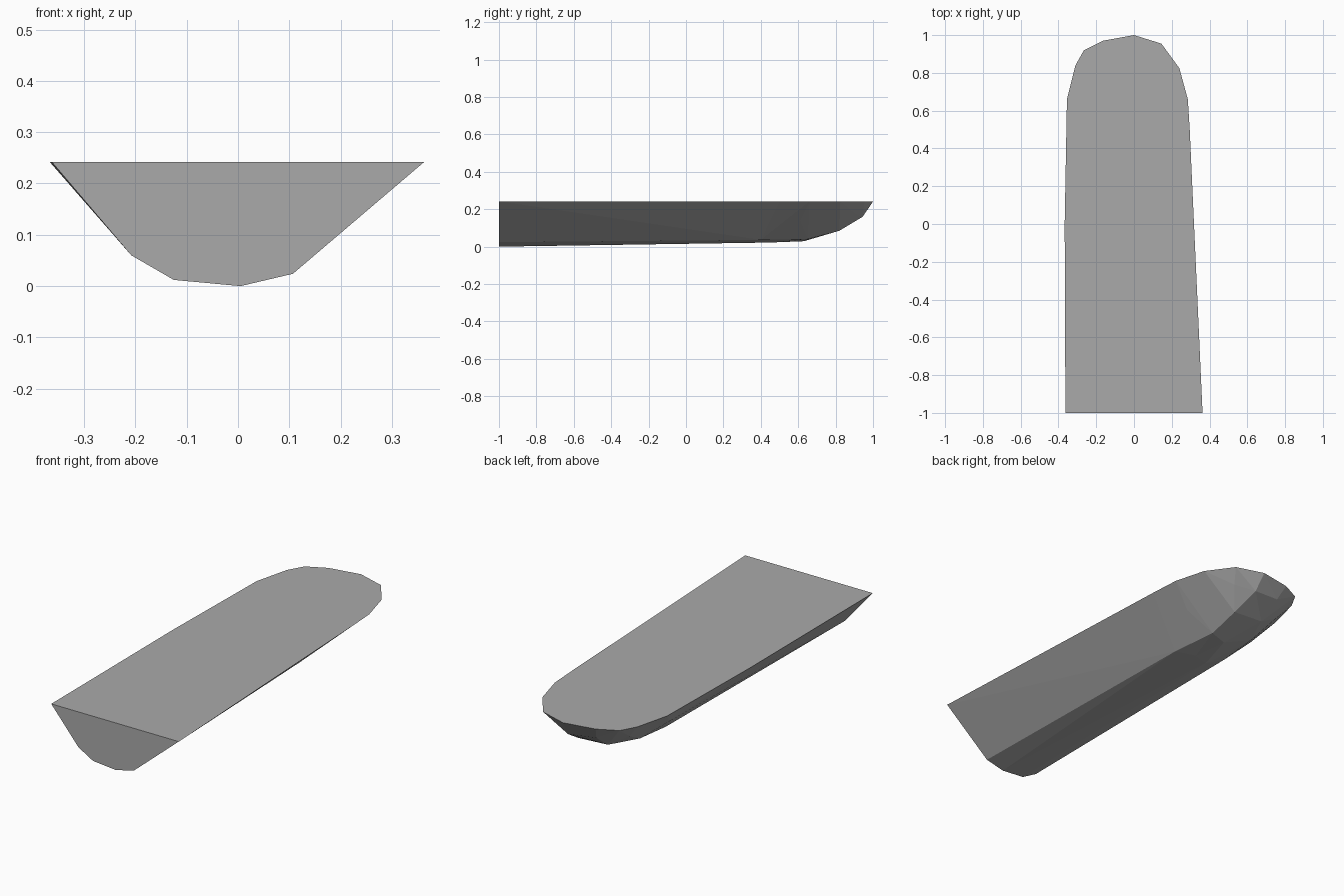
import bpy
import bmesh

cube = bpy.data.objects.get("Cube")
if cube:
    bpy.data.objects.remove(cube, do_unlink=True)

# Single grey finish
grey = bpy.data.materials.new("hull grey")
grey.use_nodes = True
colour = (0.4, 0.4, 0.4, 1)
grey.diffuse_color = colour
grey.node_tree.nodes["Principled BSDF"].inputs["Base Color"].default_value = colour

DECK = 0.242

# Outline of the flat deck, from the square end round the bow
deck = [(-.363, -1), (-.367, 0), (-.355, .66), (-.31, .84), (-.265, .92),
        (-.165, .97), (0, 1), (.145, .955), (.24, .825), (.285, .66),
        (.295, .5), (.363, -1)]

# Square end section below the deck (x, z)
transom = [(-.208, .06), (-.125, .012), (.005, 0), (.107, .024)]

# Facet corners of the underside towards the bow
bow = [(-.29, .55, .155), (-.2, .45, .065), (-.11, .42, .027),
       (-.02, .45, .022), (.07, .4, .036),
       (-.2, .66, .085), (-.05, .63, .029), (.04, .65, .04),
       (.17, .61, .14), (-.24, .8, .16), (-.13, .82, .095),
       (.04, .82, .085), (.13, .76, .14), (-.14, .93, .175),
       (.01, .945, .16), (.11, .9, .18)]

points = [(x, y, DECK) for x, y in deck]
points += [(x, -1, z) for x, z in transom]
points += bow

# Wrap the corners in a faceted convex shell
bm = bmesh.new()
for p in points:
    bm.verts.new(p)
result = bmesh.ops.convex_hull(bm, input=bm.verts[:])
loose = [v for v in bm.verts if not v.link_faces]
bmesh.ops.delete(bm, geom=loose, context='VERTS')
bmesh.ops.dissolve_limit(bm, angle_limit=0.005, verts=bm.verts[:], edges=bm.edges[:])
bmesh.ops.recalc_face_normals(bm, faces=bm.faces[:])

mesh = bpy.data.meshes.new("hull")
bm.to_mesh(mesh)
bm.free()
mesh.materials.append(grey)
hull = bpy.data.objects.new("hull", mesh)
bpy.context.collection.objects.link(hull)
